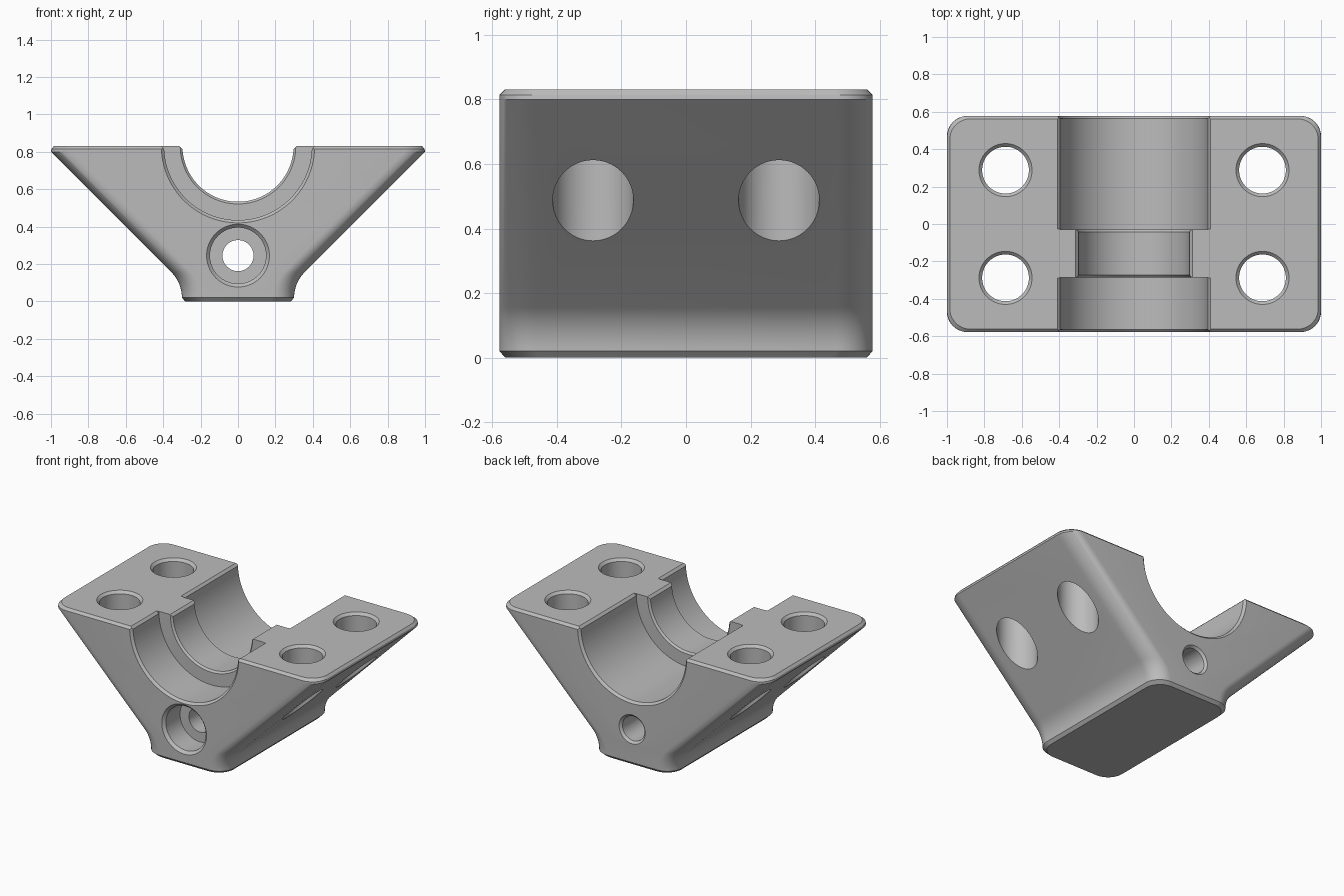
import bpy, bmesh, math
from mathutils import Matrix

cube = bpy.data.objects.get("Cube")
if cube:
    bpy.data.objects.remove(cube, do_unlink=True)

HALF_Y, TOP, CHAMFER, CORNER = 0.578, 0.83, 0.016, 0.11
BORE_R, RIB_R = 0.395, 0.297

grey = bpy.data.materials.new("plain grey")
grey.use_nodes = True
grey.diffuse_color = (0.5, 0.5, 0.5, 1)
grey.node_tree.nodes["Principled BSDF"].inputs["Base Color"].default_value = (0.5, 0.5, 0.5, 1)


def loft(name, rings, matrix=None):
    """Skin a stack of equal-length closed rings and cap both ends."""
    bm = bmesh.new()
    loops = [[bm.verts.new(p) for p in ring] for ring in rings]
    n = len(loops[0])
    for a, b in zip(loops, loops[1:]):
        for i in range(n):
            j = (i + 1) % n
            bm.faces.new((a[i], a[j], b[j], b[i]))
    bm.faces.new(loops[0][::-1])
    bm.faces.new(loops[-1])
    if matrix:
        bm.transform(matrix)
    bmesh.ops.recalc_face_normals(bm, faces=bm.faces[:])
    mesh = bpy.data.meshes.new(name)
    bm.to_mesh(mesh)
    bm.free()
    obj = bpy.data.objects.new(name, mesh)
    bpy.context.collection.objects.link(obj)
    mesh.materials.append(grey)
    return obj


def rounded_rect(hx, hy, z, r=CORNER, steps=10):
    pts = []
    for q, (sx, sy) in enumerate([(1, 1), (-1, 1), (-1, -1), (1, -1)]):
        for k in range(steps + 1):
            a = math.pi / 2 * (q + k / steps)
            pts.append((sx * (hx - r) + r * math.cos(a),
                        sy * (hy - r) + r * math.sin(a), z))
    return pts


def lathe(name, profile, matrix, n=64):
    """Revolve (height, radius) pairs about local z."""
    rings = [[(r * math.cos(2 * math.pi * i / n), r * math.sin(2 * math.pi * i / n), h)
              for i in range(n)] for h, r in profile]
    return loft(name, rings, matrix)


def groove(name, half, y0, y1):
    """Flared slot that chamfers the upper edges of the bore."""
    low, high = TOP - 0.03, TOP + 0.03
    section = [(-half + 0.015, low), (half - 0.015, low),
               (half + 0.045, high), (-half - 0.045, high)]
    return loft(name, [[(x, y, z) for x, z in section] for y in (y0, y1)])


# Flared body: chamfered foot, concave fillet, 45 degree flanks, chamfered top
levels = [(0.282, HALF_Y - 0.018, 0)]
fillet = 0.193
for k in range(11):
    a = math.pi / 4 * k / 10
    levels.append((0.3 + fillet * (1 - math.cos(a)), HALF_Y, 0.02 + fillet * math.sin(a)))
levels += [(1.0, HALF_Y, 0.8), (0.998, HALF_Y, TOP - CHAMFER),
           (0.985, HALF_Y - CHAMFER, TOP)]
body = loft("clamp_block", [rounded_rect(*lv) for lv in levels])

# Local z of these cutters runs along +y
along_y = Matrix.Rotation(-math.pi / 2, 4, 'X')
edge = HALF_Y - 0.015
rib0, rib1 = -0.285, -0.03

# Stepped bore with a raised rib
cutters = [lathe("bore_cutter", [
    (-0.6, BORE_R + 0.6 - edge), (-edge, BORE_R), (rib0, BORE_R),
    (rib0, RIB_R + 0.012), (rib0 + 0.012, RIB_R),
    (rib1 - 0.012, RIB_R), (rib1, RIB_R + 0.012),
    (rib1, BORE_R), (edge, BORE_R), (0.6, BORE_R + 0.6 - edge)],
    Matrix.Translation((0, 0, TOP)) @ along_y, 128)]

# Chamfers along the top edges of the bore
cutters += [groove("front_groove_cutter", BORE_R, -0.7, rib0 - 0.003),
            groove("back_groove_cutter", BORE_R, rib1 + 0.003, 0.7),
            groove("rib_groove_cutter", RIB_R, -0.4, 0.1)]

# Counterbored lengthwise hole
floor = -HALF_Y + 0.17
cutters.append(lathe("lengthwise_hole_cutter", [
    (-0.6, 0.19), (-HALF_Y + 0.018, 0.15), (floor, 0.15), (floor, 0.083),
    (edge, 0.083), (0.6, 0.12)],
    Matrix.Translation((0, 0, 0.245)) @ along_y))

# Four vertical bolt holes with chamfered mouths
for sx in (-1, 1):
    for sy in (-1, 1):
        cutters.append(lathe("bolt_hole_cutter", [
            (-0.1, 0.125), (TOP - 0.017, 0.125), (TOP + 0.02, 0.162)],
            Matrix.Translation((sx * 0.687, sy * 0.288, 0))))

# Cut everything out of the body
bpy.ops.object.select_all(action='DESELECT')
bpy.context.view_layer.objects.active = body
body.select_set(True)
for cutter in cutters:
    cutter.hide_render = True
    mod = body.modifiers.new("cut", 'BOOLEAN')
    mod.operation = 'DIFFERENCE'
    mod.solver = 'EXACT'
    mod.object = cutter
    bpy.ops.object.modifier_apply(modifier=mod.name)
    bpy.data.objects.remove(cutter, do_unlink=True)

bpy.ops.object.shade_smooth_by_angle(angle=math.radians(25))
